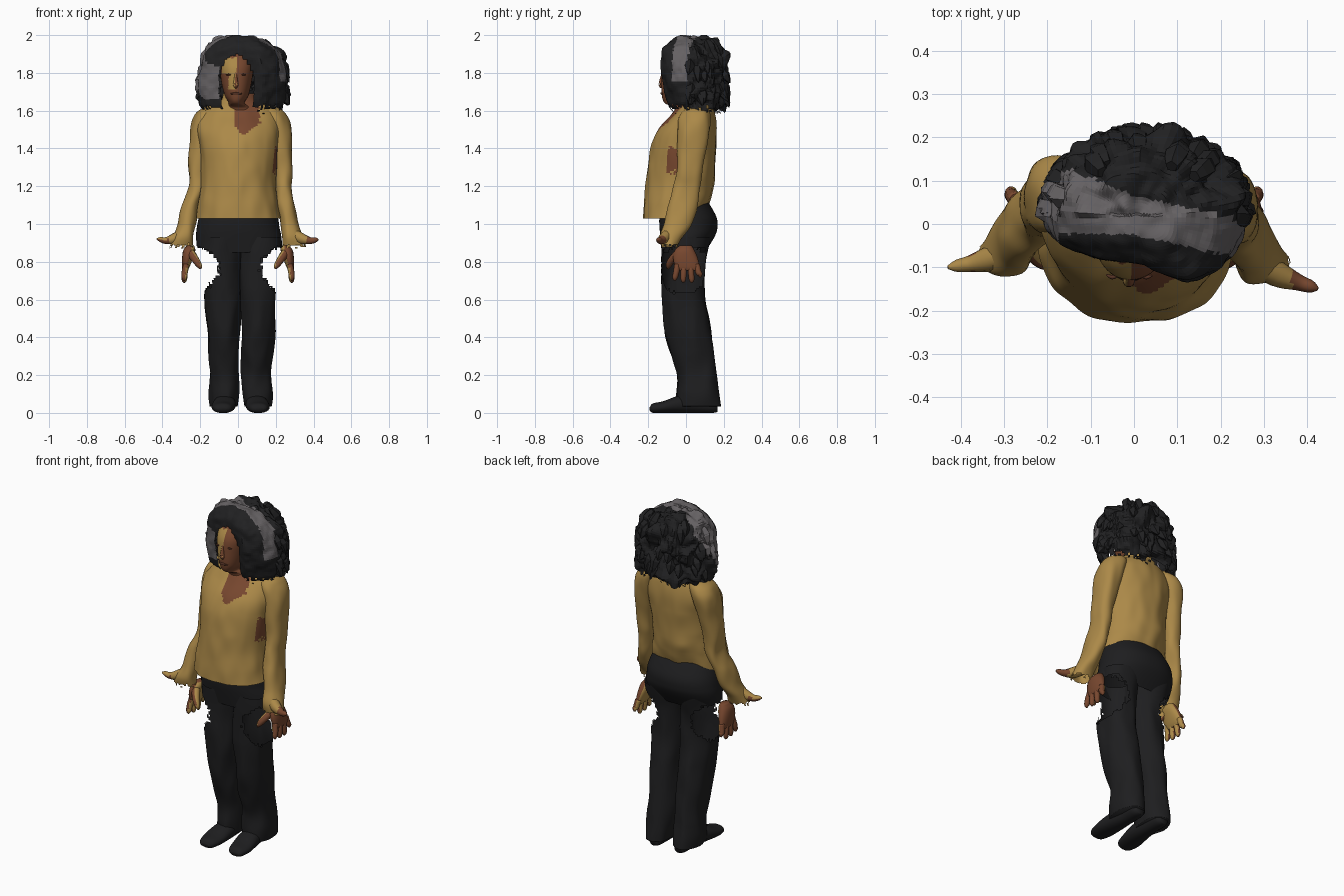
import bpy, bmesh, math, random
from mathutils import Vector, noise

random.seed(4)
cube = bpy.data.objects.get("Cube")
if cube:
    bpy.data.objects.remove(cube, do_unlink=True)


def material(name, r, g, b):
    m = bpy.data.materials.new(name)
    m.use_nodes = True
    m.diffuse_color = (r, g, b, 1)
    bsdf = m.node_tree.nodes["Principled BSDF"]
    bsdf.inputs["Base Color"].default_value = (r, g, b, 1)
    bsdf.inputs["Roughness"].default_value = 0.9
    return m


MUSTARD = material("mustard_knit", 0.41, 0.25, 0.065)
SKIN = material("brown_skin", 0.185, 0.063, 0.028)
DARK = material("dark_brown", 0.09, 0.032, 0.018)
HAIR = material("black_hair", 0.015, 0.015, 0.016)
GREY = material("grey_hair", 0.13, 0.12, 0.125)
CLOTH = material("black_cloth", 0.013, 0.013, 0.014)


def spline(keys, steps):
    """Smooth rows running through the key rows."""
    rows = []
    for i in range(len(keys) - 1):
        a, b, c, d = (keys[max(i - 1, 0)], keys[i], keys[i + 1],
                      keys[min(i + 2, len(keys) - 1)])
        for s in range(steps):
            t = s / steps
            rows.append([q + 0.5 * t * (r - p + t * (2 * p - 5 * q + 4 * r - s2
                         + t * (3 * (q - r) + s2 - p)))
                         for p, q, r, s2 in zip(a, b, c, d)])
    rows.append(list(keys[-1]))
    return rows


def finish(name, rings, mats, rule=None, keep=None, warp=None,
           smooth=True, caps=(True, True)):
    """Skin rings of points, then warp, trim and colour the faces."""
    bm = bmesh.new()
    loops = [[bm.verts.new(warp(Vector(p)) if warp else p) for p in ring]
             for ring in rings]
    n = len(loops[0])
    for lo, hi in zip(loops, loops[1:]):
        for j in range(n):
            bm.faces.new((lo[j], lo[(j + 1) % n], hi[(j + 1) % n], hi[j]))
    for use, ring in zip(caps, (loops[0], loops[-1])):
        if use:
            bm.faces.new(ring)
    bmesh.ops.recalc_face_normals(bm, faces=bm.faces)
    bm.normal_update()
    if keep:
        gone = [f for f in bm.faces if not keep(f.calc_center_median())]
        bmesh.ops.delete(bm, geom=gone, context='FACES')
    for f in bm.faces:
        f.smooth = smooth
        f.material_index = rule(f.calc_center_median(), f.normal) if rule else 0
    me = bpy.data.meshes.new(name)
    bm.to_mesh(me)
    bm.free()
    for m in mats:
        me.materials.append(m)
    ob = bpy.data.objects.new(name, me)
    bpy.context.collection.objects.link(ob)


def loft(name, keys, mats, seg=40, steps=7, power=2.2, axis="z", **opts):
    """Key rows hold height, left, right, front and back of a rounded section."""
    rings = []
    for h, x0, x1, y0, y1 in spline(keys, steps):
        ring = []
        for j in range(seg):
            a = math.tau * j / seg
            c, s = math.cos(a), math.sin(a)
            u = (x0 + x1 + (x1 - x0) * math.copysign(abs(c) ** (2 / power), c)) / 2
            v = (y0 + y1 + (y1 - y0) * math.copysign(abs(s) ** (2 / power), s)) / 2
            ring.append((u, v, h) if axis == "z" else (u, h, v))
        rings.append(ring)
    finish(name, rings, mats, **opts)


def tube(name, keys, mats, seg=10, steps=4, **opts):
    """Key rows hold a path point and its radius."""
    rows = spline(keys, steps)
    rings = []
    for i, (x, y, z, r) in enumerate(rows):
        way = Vector(rows[min(i + 1, len(rows) - 1)][:3]) - Vector(rows[max(i - 1, 0)][:3])
        q = way.to_track_quat('Z', 'Y')
        rings.append([Vector((x, y, z)) + q @ Vector((r * math.cos(a), r * math.sin(a), 0))
                      for a in (math.tau * j / seg for j in range(seg))])
    finish(name, rings, mats, **opts)


def flip(keys, shift):
    return [(h, shift - x1, shift - x0, a, b) for h, x0, x1, a, b in keys]


def folds(amount, scale):
    def warp(p):
        q = Vector((p.x, p.y, p.z * 0.5)) * scale
        return p + Vector((noise.noise(q), noise.noise(q + Vector((5, 5, 5))), 0)) * amount
    return warp


def jag(p, size):
    return size * noise.noise(Vector((p.x, p.y, p.z)) * 90)


# Sweater body with a raised back hem, a lopsided neckline and a bare underarm
def sweater_warp(p):
    lift = min(max((p.y + 0.08) / 0.18, 0), 1) * max(0, (1.25 - p.z) / 0.22)
    return folds(0.008, 14)(p) + Vector((0, 0, 0.075 * lift))


def bare(p, n):
    edge = 1.47 + (0.75 * (p.x - 0.03) if p.x > 0.03 else 0.9 * (0.03 - p.x))
    neck = p.y < 0.02 and -.015 < p.x + jag(p, .01) < .115 and p.z > edge + jag(p, .008)
    underarm = p.x > 0.15 and -.1 < p.y < -.03 and 1.27 < p.z + jag(p, .03) < 1.4
    return int(neck or underarm)


loft("sweater_body", [
    (1.03, -.22, .23, -.23, .12), (1.1, -.21, .215, -.225, .135),
    (1.2, -.195, .2, -.213, .148), (1.32, -.195, .205, -.2, .155),
    (1.42, -.205, .215, -.182, .163), (1.5, -.215, .23, -.145, .163),
    (1.57, -.2, .215, -.085, .153), (1.615, -.16, .17, -.05, .14),
    (1.65, -.095, .11, -.03, .125), (1.69, -.08, .095, -.02, .11)],
    [MUSTARD, SKIN], seg=112, steps=12, power=2.05,
    rule=bare, warp=sweater_warp, caps=(False, True))

# Sleeves with ragged cuffs
left_sleeve = [
    (1.625, .12, .19, .02, .09), (1.585, .12, .25, -.03, .13),
    (1.5, .15, .28, -.045, .13), (1.3, .19, .29, -.05, .09),
    (1.2, .2, .286, -.065, .08), (1.1, .205, .298, -.095, .06),
    (1.0, .225, .32, -.12, .03), (.93, .238, .345, -.14, -.02),
    (.87, .235, .365, -.13, -.05)]
right_sleeve = [(h, a - .025 * (h > 1.15), b - .027 * (h > 1.15), c + .02, d + .02)
                for h, a, b, c, d in left_sleeve]
for name, keys in (("left_sleeve", left_sleeve), ("right_sleeve", flip(right_sleeve, 0))):
    loft(name, keys, [MUSTARD], seg=36, steps=9, warp=folds(0.008, 16),
         caps=(True, False), keep=lambda p: p.z > 0.885 + jag(p, 0.025))

# Outstretched hand tips at the cuffs
tube("left_cuff_tip", [(.27, -.08, .96, .03), (.33, -.115, .925, .03),
                       (.38, -.135, .912, .019), (.41, -.145, .916, .014),
                       (.425, -.15, .918, .004)], [MUSTARD, SKIN],
     rule=lambda p, n: int(p.x > 0.365))
tube("right_cuff_tip", [(-.27, -.06, .96, .03), (-.33, -.08, .925, .03),
                        (-.38, -.092, .912, .019), (-.41, -.097, .918, .014),
                        (-.43, -.1, .922, .004)], [MUSTARD, SKIN],
     rule=lambda p, n: int(p.x < -0.36 and n.z < 0.3))

# Hanging hands: skin outside, knit colour inside
for side, s in (("left", 1), ("right", -1)):
    def outer(p, n):
        return int(n.x * s > -0.35)
    palm = [(.885, .232, .272, -.035, .03), (.86, .226, .29, -.06, .045),
            (.82, .238, .296, -.068, .062), (.775, .255, .296, -.058, .072),
            (.755, .266, .292, -.045, .068)]
    loft(side + "_palm", palm if s > 0 else flip(palm, 0), [MUSTARD, SKIN],
         seg=20, steps=4, rule=outer)
    for k in range(4):
        y = -.045 + .034 * k
        tip = .7 - .012 * math.sin(k) + .02 * (k == 3)
        tube(f"{side}_finger_{k + 1}", [
            (s * .274, y, .785, .017), (s * .282, y * 1.15, .745, .0165),
            (s * .284, y * 1.3, tip + .015, .014), (s * .284, y * 1.35, tip, .005)],
            [MUSTARD, SKIN], rule=outer)
    tube(side + "_thumb", [(s * .25, -.04, .845, .024), (s * .225, -.075, .81, .02),
                           (s * .205, -.092, .78, .015), (s * .197, -.095, .762, .005)],
         [MUSTARD, SKIN], rule=outer)


# Trousers: seat plus two legs torn open on the outer thigh
def torn(p):
    reach = abs(p.x - 0.01)
    low = 0.7 - 1.2 * (reach - 0.14) + jag(p, 0.03)
    return not (reach > 0.112 + 1.1 * max(0, p.z - 0.81) + jag(p, 0.02)
                and low < p.z < 0.875 + jag(p, 0.02))


loft("trouser_seat", [
    (1.13, -.17, .18, -.12, .11), (1.04, -.205, .21, -.14, .16),
    (.98, -.218, .22, -.14, .166), (.93, -.222, .23, -.134, .15),
    (.85, -.215, .235, -.12, .1)], [CLOTH], seg=72, steps=9, keep=torn,
    caps=(True, False))
right_leg = [
    (.93, -.2, .02, -.128, .13), (.8, -.2, .018, -.13, .104),
    (.65, -.178, .016, -.13, .1), (.5, -.168, .012, -.12, .118),
    (.35, -.16, .006, -.092, .142), (.2, -.152, .008, -.045, .162),
    (.1, -.15, .004, -.05, .175), (.035, -.145, -.003, -.055, .183)]
shoe = [(-.192, -.11, -.06, .012, .03), (-.175, -.128, -.035, 0, .05),
        (-.12, -.14, -.018, 0, .062), (-.04, -.132, -.012, 0, .09),
        (.06, -.115, -.018, 0, .1), (.14, -.11, -.025, 0, .08),
        (.168, -.095, -.04, .005, .06)]
for side, s in (("right", 1), ("left", -1)):
    loft(side + "_trouser_leg", right_leg if s > 0 else flip(right_leg, .028), [CLOTH],
         seg=64, steps=14, keep=torn, warp=folds(0.012, 12), caps=(False, True))
    loft(side + "_shoe", shoe if s > 0 else flip(shoe, .028), [CLOTH], seg=24, axis="y")


# Head and neck, with one pale patch on the brow and beside the nose
def patch(p, n):
    brow = -.085 < p.x < -.004 and 1.795 < p.z + jag(p, .01) < 1.88
    cheek = -.05 < p.x + jag(p, .012) < -.012 and 1.715 < p.z < 1.8
    return int(p.y < 0 and (brow or cheek))


loft("head", [
    (1.55, -.06, .1, -.06, .08), (1.615, -.055, .07, -.065, .07),
    (1.64, -.05, .035, -.112, .07), (1.68, -.07, .055, -.128, .08),
    (1.75, -.088, .072, -.13, .1), (1.83, -.095, .082, -.122, .1),
    (1.89, -.085, .075, -.085, .1), (1.94, -.03, .03, -.03, .06)],
    [SKIN, MUSTARD], seg=96, steps=12, rule=patch)
tube("nose", [(-.012, -.12, 1.81, .005), (-.012, -.129, 1.77, .009),
              (-.012, -.132, 1.738, .014), (-.012, -.126, 1.722, .008)],
     [SKIN, MUSTARD], rule=lambda p, n: int(n.x < -0.3))
tube("lips", [(-.038, -.121, 1.69, .003), (-.01, -.128, 1.691, .007),
              (.02, -.121, 1.69, .003)], [DARK])
for side, x in (("right", -.05), ("left", .028)):
    tube(side + "_eye", [(x - .014, -.117, 1.79, .002), (x, -.123, 1.791, .005),
                         (x + .014, -.119, 1.79, .002)], [DARK])


# Shaggy hair around an open face, fuller on the left, with a grey streak
def streak(p, n=None):
    middle = 0.02 - 0.22 * p.x
    if p.x < -0.1:
        middle -= 0.7 * max(0, 1.9 - p.z)
    half = 0.045 + 0.2 * max(0, -p.x)
    lowest = 1.64 if p.x < 0 else 1.75
    return int(abs(p.y - middle) < half + jag(p, 0.006) and p.z > lowest)


def shag(p):
    if p.y < 0:
        p.y *= 0.6 + 0.4 * min(max((p.x - 0.02) / 0.1, 0), 1)
    out = (p - Vector((0.03, 0.04, 1.79))).normalized()
    rough = 0.045 if p.y > 0.02 else 0.012
    p = p + out * rough * (noise.noise(p * 13) + 0.5 * noise.noise(p * 28) - 0.1)
    p.z = min(p.z, 2.0)
    return p


def around_face(p):
    face = ((p.x + .008) / .092) ** 2 + ((p.z - 1.745) / .15) ** 2 < 1 + jag(p, .1)
    throat = p.z < 1.69 and -.085 < p.x < .08
    hem = 1.6 if p.y > 0 else 1.615
    return not (p.y < 0 and (face or throat)) and p.z > hem + jag(p, .04)


loft("hair", [
    (1.575, -.16, .21, -.06, .17), (1.64, -.197, .245, -.105, .205),
    (1.72, -.203, .258, -.13, .212), (1.8, -.203, .258, -.14, .212),
    (1.88, -.188, .238, -.148, .2), (1.94, -.155, .195, -.142, .17),
    (1.98, -.095, .12, -.09, .12), (1.995, -.045, .06, -.04, .065),
    (1.999, -.01, .02, -.005, .02)],
    [HAIR, GREY], seg=100, steps=7, power=2.45, rule=streak, warp=shag,
    keep=around_face, smooth=False, caps=(False, True))

# Loose locks over the back and sides
for k in range(44):
    a = random.uniform(-0.3, math.pi + 0.1)
    z = random.uniform(1.65, 1.94)
    shrink = math.sqrt(1 - max(0, (z - 1.8) / 0.22) ** 2)
    c, s = math.cos(a), math.sin(a)
    x, y = 0.028 + 0.215 * shrink * c, 0.04 + 0.162 * shrink * s
    drop = random.uniform(.03, .06)
    tube(f"hair_lock_{k + 1}", [
        (x - .025 * c, y - .025 * s, z + .04, .015), (x + .006 * c, y + .006 * s, z, .028),
        (x + .03 * c, y + .03 * s, z - drop, .003)],
        [GREY if streak(Vector((x, y, z))) else HAIR], seg=5, steps=2, smooth=False)
